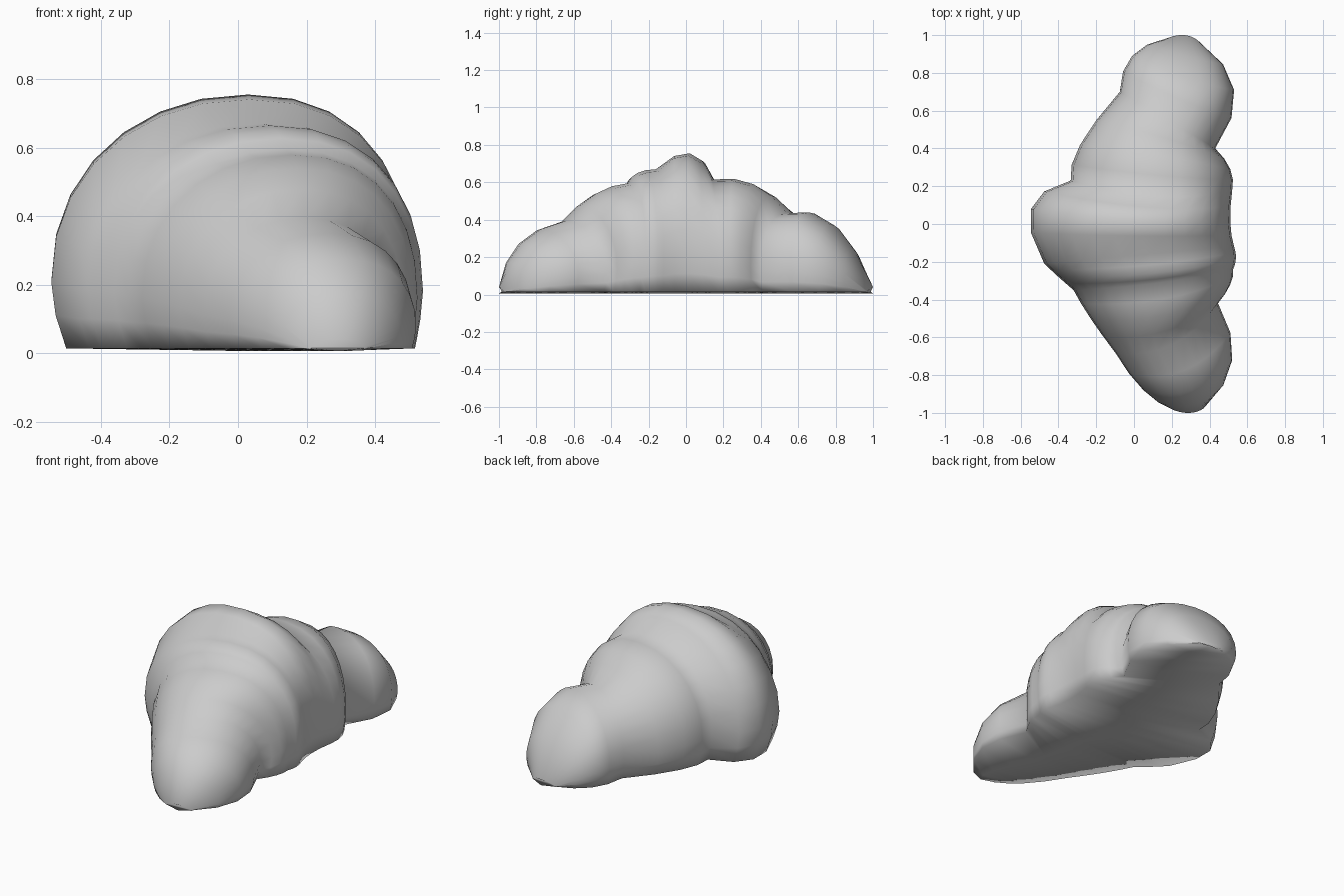
import bpy, bmesh, math

if "Cube" in bpy.data.objects:
    bpy.data.objects.remove(bpy.data.objects["Cube"])

# Alternating creases and roll middles:
# (left y, left x, crest y, crest z, right y, right x)
KEYS = [
    (-.985, .21, -1.0, .04, -.975, .37),     # front tip
    (-.88, .05, -.88, .275, -.72, .52),
    (-.68, -.10, -.64, .395, -.42, .445),    # crease
    (-.50, -.23, -.48, .54, -.32, .51),
    (-.35, -.32, -.31, .595, -.24, .525),    # crease
    (-.28, -.40, -.26, .65, -.18, .54),
    (-.21, -.475, -.16, .67, -.12, .53),     # crease
    (.08, -.545, .02, .755, .01, .51),
    (.23, -.335, .145, .615, .18, .52),      # crease
    (.42, -.285, .36, .59, .29, .51),
    (.70, -.075, .54, .435, .40, .43),       # crease
    (.89, -.01, .77, .375, .71, .53),
    (.985, .18, 1.0, .04, .97, .34),         # back tip
]
ARC = 14
STEPS = 4


def parabola(a, m, b, t):
    """Value at t of the parabola through a, m, b at 0, 0.5, 1."""
    return a * (1 - t) * (1 - 2 * t) + m * 4 * t * (1 - t) + b * t * (2 * t - 1)


def section(yl, xl, ym, h, yr, xr):
    """Flat-bottomed dome section, bowed in plan between its two ends."""
    cx, w, z0 = (xl + xr) / 2, (xr - xl) / 2, 0.28 * h
    lean = 0.09 * w
    shape = [(-0.93, 0.014), (-0.98, 0.5 * (z0 + 0.014))]
    for i in range(ARC + 1):
        a = math.pi * (1 - i / ARC)
        c, s = math.cos(a), max(math.sin(a), 0)
        shape.append((math.copysign(abs(c) ** 0.91, c), z0 + (h - z0) * s ** 0.92))
    shape += [(0.98, shape[1][1]), (0.94, 0.014), (0.0, 0.006)]
    return [(cx + w * u + lean * (1 - u * u), parabola(yl, ym, yr, (u + 1) / 2), z)
            for u, z in shape]


# Each roll swells between its two creases
ribs = [KEYS[0]]
for k in range(0, len(KEYS) - 1, 2):
    for s in range(1, STEPS + 1):
        ribs.append([parabola(a, m, b, s / STEPS)
                     for a, m, b in zip(KEYS[k], KEYS[k + 1], KEYS[k + 2])])

# Croissant body: loft through the ribs and cap both tips
bm = bmesh.new()
rings = [[bm.verts.new(p) for p in section(*r)] for r in ribs]
n = len(rings[0])
for a, b in zip(rings, rings[1:]):
    for i in range(n):
        j = (i + 1) % n
        bm.faces.new((a[i], a[j], b[j], b[i]))
bm.faces.new(rings[0])
bm.faces.new(rings[-1])
bmesh.ops.recalc_face_normals(bm, faces=bm.faces)
mesh = bpy.data.meshes.new("croissant")
bm.to_mesh(mesh)
bm.free()
croissant = bpy.data.objects.new("croissant", mesh)
bpy.context.collection.objects.link(croissant)
bpy.context.view_layer.objects.active = croissant
croissant.select_set(True)
bpy.ops.object.shade_smooth_by_angle(angle=math.radians(85))
